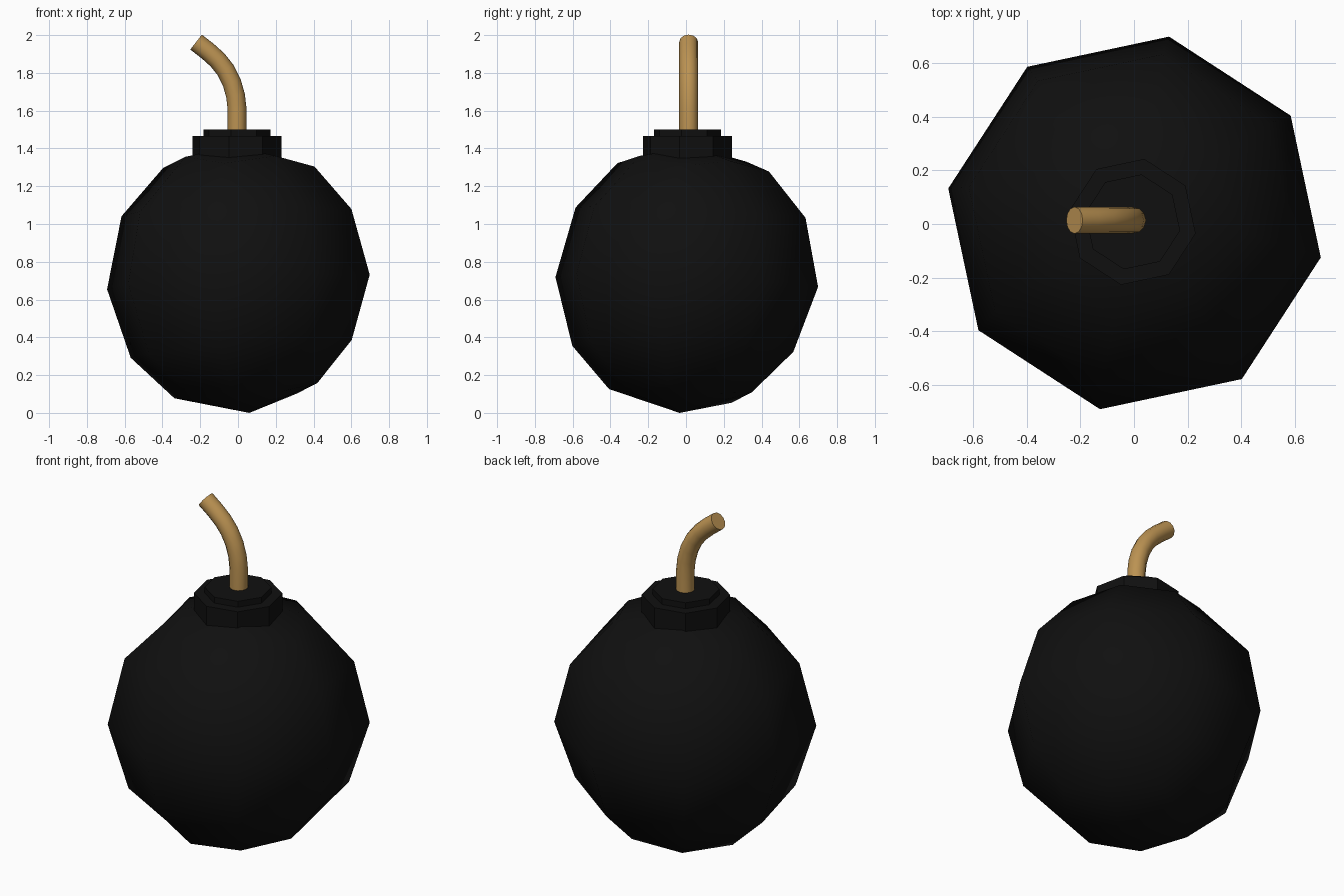
import bpy
import bmesh
from math import cos, sin, radians, pi

SIDES = 8
TURN = radians(-10.5)

cube = bpy.data.objects.get("Cube")
if cube:
    bpy.data.objects.remove(cube, do_unlink=True)


def material(name, colour, roughness):
    mat = bpy.data.materials.new(name)
    mat.use_nodes = True
    mat.diffuse_color = (*colour, 1)
    bsdf = next(n for n in mat.node_tree.nodes if n.type == "BSDF_PRINCIPLED")
    bsdf.inputs["Base Color"].default_value = (*colour, 1)
    bsdf.inputs["Roughness"].default_value = roughness
    return mat


black = material("black", (0.005, 0.005, 0.005), 0.6)
tan = material("tan", (0.50, 0.29, 0.085), 0.8)


def finish(bm, name, mat):
    bmesh.ops.recalc_face_normals(bm, faces=bm.faces)
    mesh = bpy.data.meshes.new(name)
    bm.to_mesh(mesh)
    bm.free()
    mesh.materials.append(mat)
    obj = bpy.data.objects.new(name, mesh)
    bpy.context.collection.objects.link(obj)
    return obj


def ring(bm, cx, cy, z, radius, slope_x=0.0, slope_y=0.0, inset=0.0, lift=0.0):
    """Octagon ring; every second corner may be pulled in and lifted."""
    verts = []
    for k in range(SIDES):
        r = radius - inset * (k % 2)
        a = TURN + 2 * pi * k / SIDES
        dx, dy = r * cos(a), r * sin(a)
        height = z + dx * slope_x + dy * slope_y + lift * (k % 2)
        verts.append(bm.verts.new((cx + dx, cy + dy, height)))
    return verts


def bridge(bm, low, high):
    for k in range(SIDES):
        n = (k + 1) % SIDES
        bm.faces.new((low[k], low[n], high[n], high[k]))


def quad_cap(bm, loop, centre):
    pole = bm.verts.new(centre)
    for k in range(0, SIDES, 2):
        bm.faces.new((pole, loop[k - 1], loop[k], loop[k + 1]))


# Round body, leaning slightly, with a four-quad cap at each pole
bm = bmesh.new()
loops = [
    ring(bm, 0.042, -0.029, 0.118, 0.385, 0.10, -0.04, 0.057, -0.035),
    ring(bm, 0.017, -0.017, 0.339, 0.595, 0.073, -0.041),
    ring(bm, 0.002, 0.004, 0.693, 0.707, 0.047, -0.046),
    ring(bm, -0.008, 0.024, 1.060, 0.619, 0.022, -0.049),
    ring(bm, 0.004, 0.038, 1.300, 0.408, 0.0, -0.055, 0.065, 0.045),
]
for low, high in zip(loops, loops[1:]):
    bridge(bm, low, high)
quad_cap(bm, loops[0], (0.06, -0.034, 0.0))
quad_cap(bm, loops[-1], (-0.02, 0.04, 1.41))
body = finish(bm, "body", black)
for poly in body.data.polygons:
    poly.use_smooth = True

# Stepped neck: a wide collar and a narrower plug
for name, radius, bottom, top in (("neck_collar", 0.239, 1.28, 1.465),
                                  ("neck_plug", 0.18, 1.40, 1.50)):
    bm = bmesh.new()
    low = ring(bm, -0.005, 0.008, bottom, radius)
    high = ring(bm, -0.005, 0.008, top, radius)
    bridge(bm, low, high)
    bm.faces.new(low)
    bm.faces.new(high)
    finish(bm, name, black)

# Bent fuse
path = [(-0.005, 1.45), (-0.005, 1.61), (-0.013, 1.68), (-0.033, 1.75),
        (-0.066, 1.815), (-0.108, 1.868), (-0.16, 1.915), (-0.222, 1.963)]
curve = bpy.data.curves.new("fuse", "CURVE")
curve.dimensions = "3D"
curve.bevel_depth = 0.05
curve.bevel_resolution = 4
curve.use_fill_caps = True
spline = curve.splines.new("POLY")
spline.points.add(len(path) - 1)
for point, (x, z) in zip(spline.points, path):
    point.co = (x, 0.014, z, 1)
    point.radius = 1
spline.use_smooth = True
curve.materials.append(tan)
fuse = bpy.data.objects.new("fuse", curve)
bpy.context.collection.objects.link(fuse)

bpy.ops.object.select_all(action="DESELECT")
fuse.select_set(True)
bpy.context.view_layer.objects.active = fuse
bpy.ops.object.convert(target="MESH")
bpy.ops.object.shade_smooth_by_angle(angle=radians(40))
